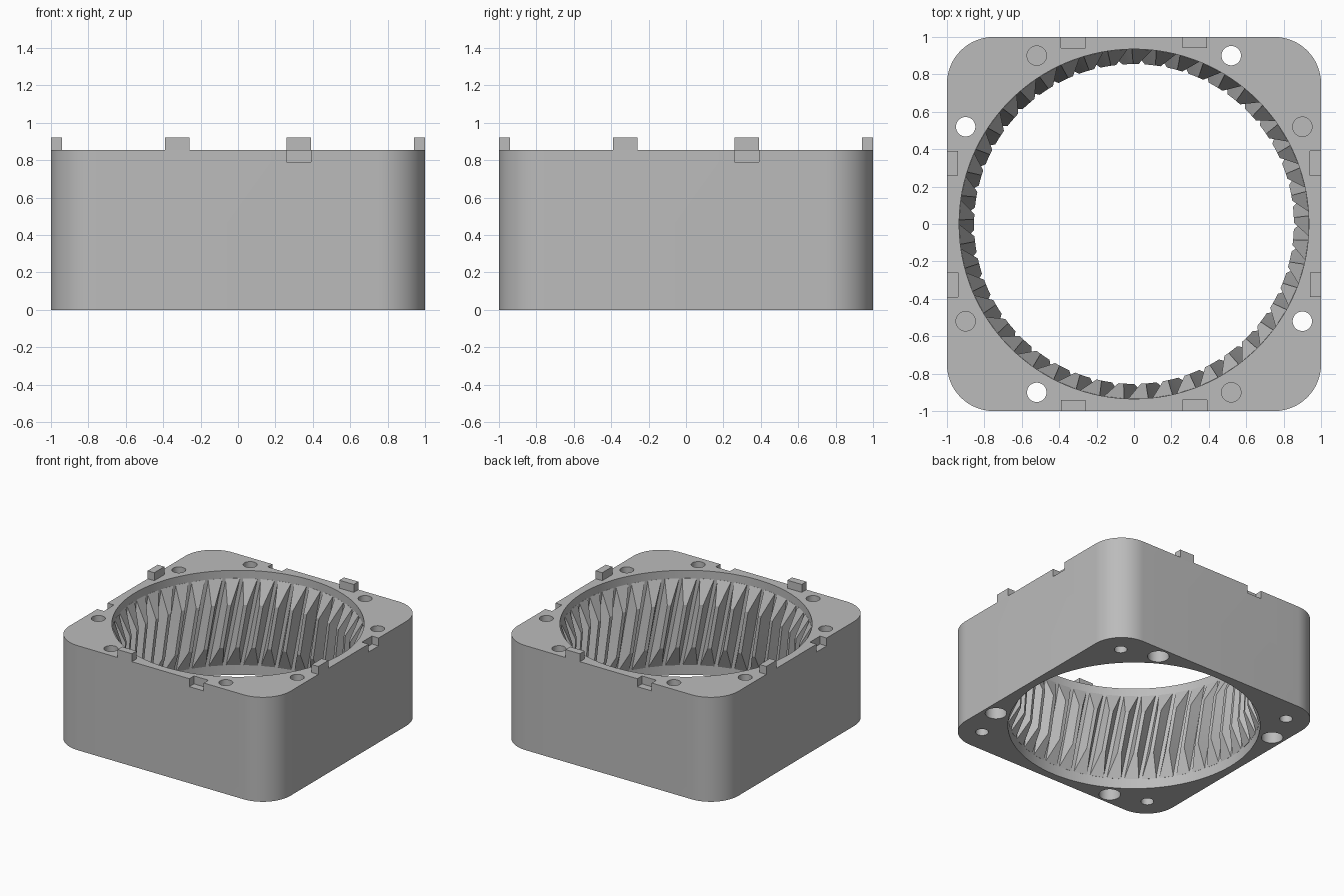
import bpy, bmesh, math
from mathutils import Matrix

HEIGHT, CORNER, BORE = 0.855, 0.25, 0.935
TIP, TEETH, LEAD = 0.855, 45, -0.19

old = bpy.data.objects.get("Cube")
if old:
    bpy.data.objects.remove(old, do_unlink=True)

grey = bpy.data.materials.new("plain grey")
grey.use_nodes = True
colour = (0.5, 0.5, 0.5, 1)
grey.diffuse_color = colour
grey.node_tree.nodes["Principled BSDF"].inputs["Base Color"].default_value = colour


def add_object(name, bm):
    bmesh.ops.recalc_face_normals(bm, faces=bm.faces)
    mesh = bpy.data.meshes.new(name)
    bm.to_mesh(mesh)
    bm.free()
    mesh.materials.append(grey)
    ob = bpy.data.objects.new(name, mesh)
    bpy.context.collection.objects.link(ob)
    return ob


def box(bm, low, high, turn):
    size = [b - a for a, b in zip(low, high)]
    middle = [(a + b) / 2 for a, b in zip(low, high)]
    matrix = turn @ Matrix.Translation(middle) @ Matrix.Diagonal((*size, 1))
    bmesh.ops.create_cube(bm, size=1, matrix=matrix)


def cylinder(bm, x, y, radius, low, high, turn, sides=32):
    matrix = turn @ Matrix.Translation((x, y, (low + high) / 2))
    bmesh.ops.create_cone(bm, cap_ends=True, segments=sides, radius1=radius,
                          radius2=radius, depth=high - low, matrix=matrix)


def cut(target, name, build):
    bm = bmesh.new()
    build(bm)
    cutter = add_object(name, bm)
    mod = target.modifiers.new(name, "BOOLEAN")
    mod.operation, mod.solver, mod.object = "DIFFERENCE", "EXACT", cutter
    bpy.context.view_layer.objects.active = target
    bpy.ops.object.modifier_apply(modifier=name)
    bpy.data.objects.remove(cutter, do_unlink=True)


quarters = [Matrix.Rotation(i * math.pi / 2, 4, "Z") for i in range(4)]

# Square housing with rounded corners
bm = bmesh.new()
outline = []
for corner in range(4):
    for step in range(17):
        a = (corner + step / 16) * math.pi / 2
        mid = (corner + 0.5) * math.pi / 2
        reach = (1 - CORNER) * math.sqrt(2)
        outline.append(bm.verts.new((reach * math.cos(mid) + CORNER * math.cos(a),
                                     reach * math.sin(mid) + CORNER * math.sin(a), 0)))
base = bm.faces.new(outline)
top = bmesh.ops.extrude_face_region(bm, geom=[base])["geom"]
bmesh.ops.translate(bm, vec=(0, 0, HEIGHT),
                    verts=[v for v in top if isinstance(v, bmesh.types.BMVert)])
housing = add_object("housing", bm)

# Central bore
cut(housing, "bore_cutter",
    lambda bm: cylinder(bm, 0, 0, BORE, -0.1, 1, Matrix(), 128))


# Bolt holes, dowel holes and key notches, repeated on each side
def holes(bm):
    for turn in quarters:
        cylinder(bm, 0.52, 0.9, 0.052, 0.2, 1, turn)
        cylinder(bm, -0.52, 0.9, 0.052, 0.55, 1, turn)
        cylinder(bm, 0.8, 0.8, 0.048, -0.1, 0.3, turn)
        box(bm, (0.26, -1.1, 0.79), (0.39, -0.94, 1), turn)


def counterbores(bm):
    for turn in quarters:
        cylinder(bm, 0.52, 0.9, 0.08, -0.1, 0.3, turn)


cut(housing, "hole_cutter", holes)
cut(housing, "counterbore_cutter", counterbores)

# Locating keys on the top rim
bm = bmesh.new()
for turn in quarters:
    box(bm, (-0.39, -1, HEIGHT - 0.01), (-0.26, -0.94, 0.92), turn)
add_object("locating_keys", bm)

# Helical teeth with tapered ends
ROOT = BORE + 0.008
levels = [(0.08, BORE), (0.26, TIP), (0.38, TIP), (0.5, TIP), (0.61, TIP), (0.79, BORE)]
bm = bmesh.new()
for i in range(TEETH):
    rings = []
    for z, tip in levels:
        centre = math.tau * i / TEETH + LEAD * z
        half_tip = 0.014 + 0.04 * (tip - TIP) / (BORE - TIP)
        ring = []
        for radius, half in ((ROOT, -0.055), (tip, -half_tip), (tip, half_tip), (ROOT, 0.055)):
            a = centre + half / radius
            ring.append(bm.verts.new((radius * math.cos(a), radius * math.sin(a), z)))
        rings.append(ring)
    for low, high in zip(rings, rings[1:]):
        for j in range(4):
            k = (j + 1) % 4
            bm.faces.new((low[j], low[k], high[k], high[j]))
    bm.faces.new(rings[0])
    bm.faces.new(rings[-1])
teeth = add_object("helical_teeth", bm)

# Smooth the curved walls only
for ob in (housing, teeth):
    bpy.ops.object.select_all(action="DESELECT")
    ob.select_set(True)
    bpy.context.view_layer.objects.active = ob
    bpy.ops.object.shade_smooth_by_angle(angle=math.radians(20))
